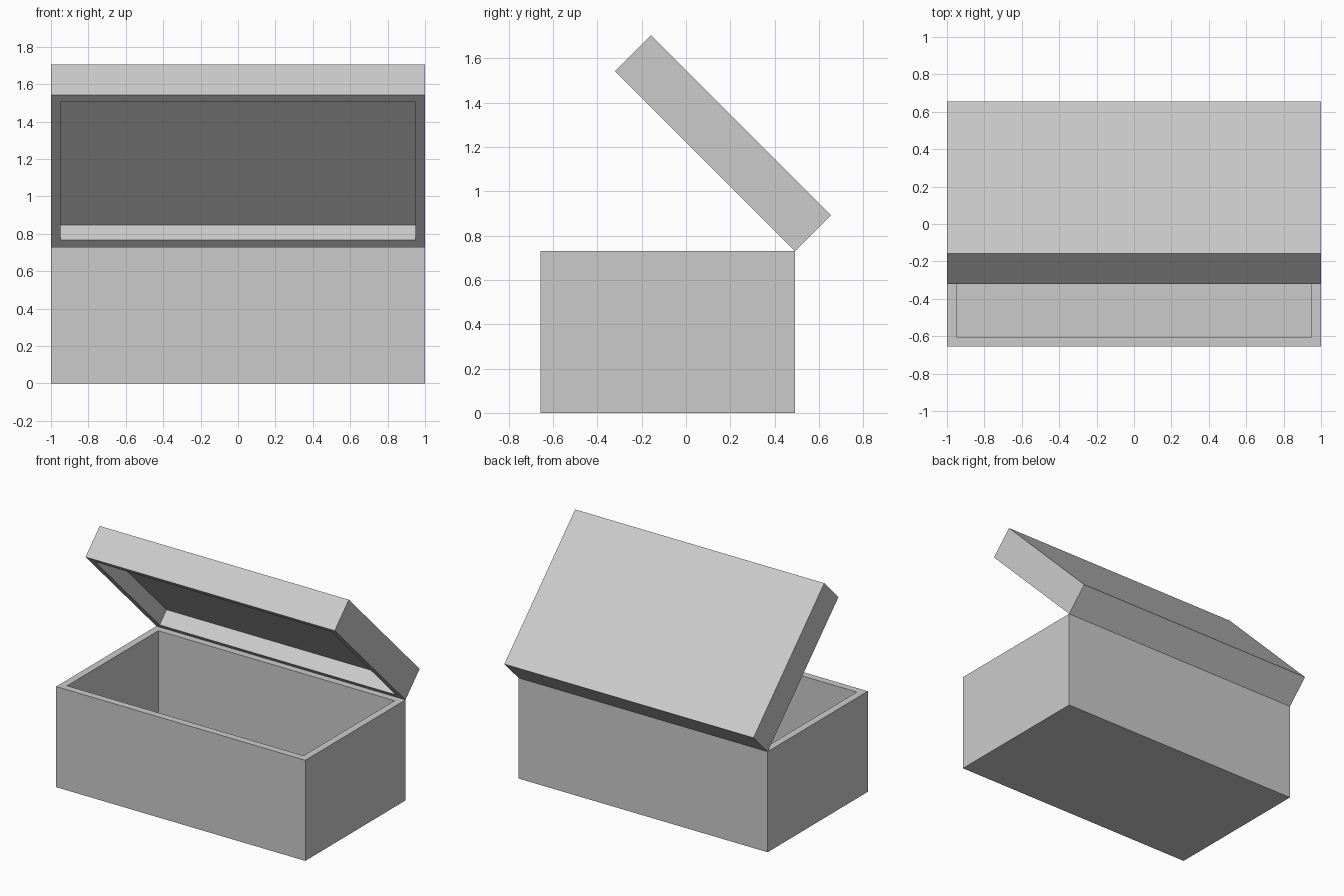
import bpy
import bmesh
from math import radians
from mathutils import Matrix, Vector

default = bpy.data.objects.get("Cube")
if default:
    bpy.data.objects.remove(default, do_unlink=True)

WIDTH, DEPTH = 2.0, 1.148
BASE_H, LID_H = 0.73, 0.23
WALL = 0.073
HINGE_Y = 0.492

grey = bpy.data.materials.new("light_grey")
grey.use_nodes = True
colour = (0.6, 0.6, 0.6, 1)
grey.diffuse_color = colour
grey.node_tree.nodes["Principled BSDF"].inputs["Base Color"].default_value = colour


def tray(name, height, cavity, open_dir):
    """Hollow box with its back edge on y = 0, open upward or downward."""
    bm = bmesh.new()
    bmesh.ops.create_cube(bm, size=1)
    bmesh.ops.scale(bm, vec=(WIDTH, DEPTH, height), verts=bm.verts)
    bmesh.ops.translate(bm, vec=(0, -DEPTH / 2, height / 2), verts=bm.verts)
    # Inset the open face for the rim, then push it in for the cavity
    mouth = next(f for f in bm.faces if f.normal.z * open_dir > 0.9)
    bmesh.ops.inset_region(bm, faces=[mouth], thickness=WALL)
    pushed = bmesh.ops.extrude_discrete_faces(bm, faces=[mouth])["faces"][0]
    bmesh.ops.translate(bm, vec=Vector((0, 0, -open_dir * cavity)), verts=pushed.verts)
    bmesh.ops.recalc_face_normals(bm, faces=bm.faces)
    mesh = bpy.data.meshes.new(name)
    bm.to_mesh(mesh)
    bm.free()
    mesh.materials.append(grey)
    obj = bpy.data.objects.new(name, mesh)
    bpy.context.collection.objects.link(obj)
    return obj


# Open box body
body = tray("box_body", BASE_H, BASE_H - WALL, 1)
body.location.y = HINGE_Y

# Hollow lid swung open about the back top edge
lid = tray("lid", LID_H, 0.113, -1)
lid.matrix_world = Matrix.Translation((0, HINGE_Y, BASE_H)) @ Matrix.Rotation(radians(-45), 4, "X")
